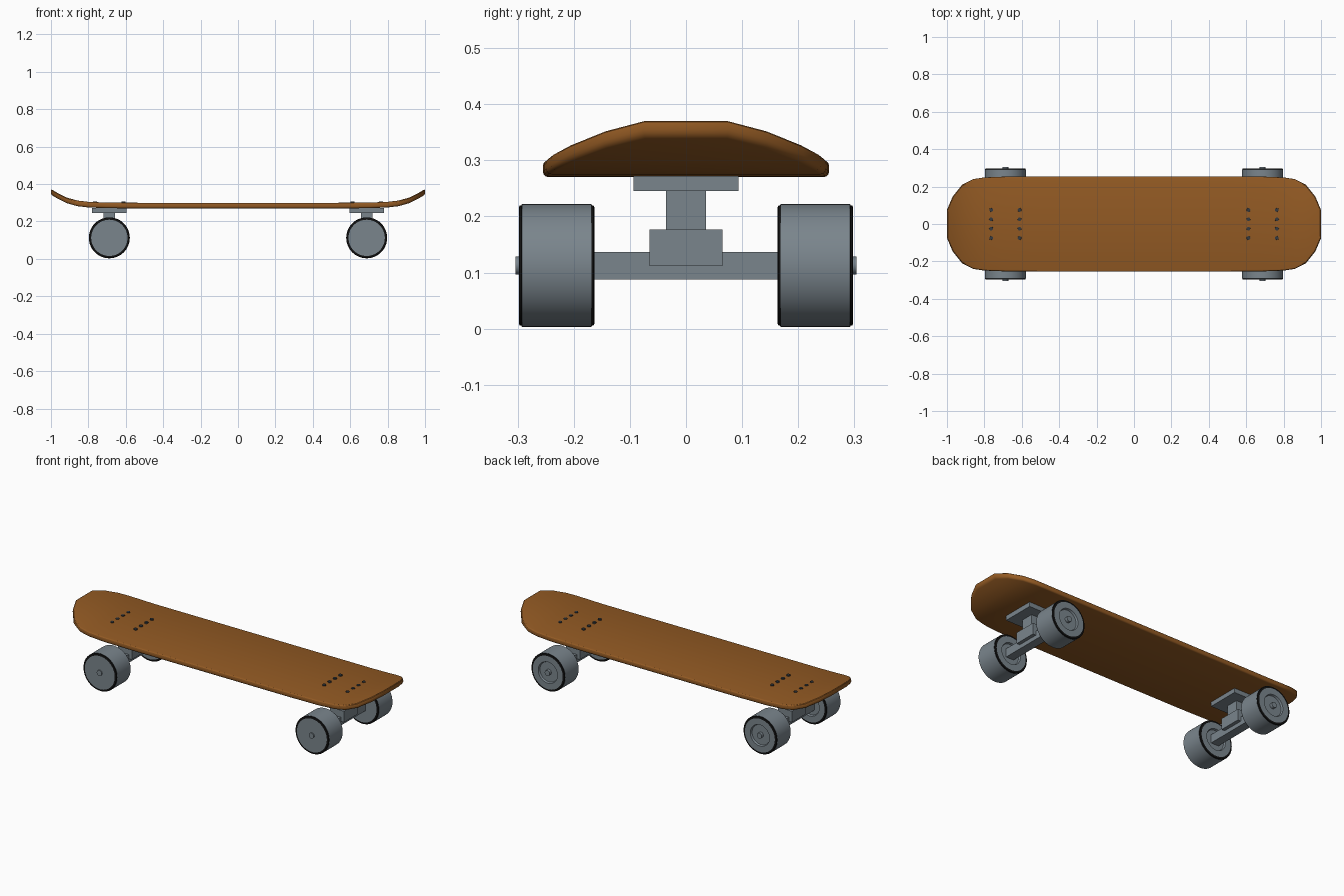
import bpy, bmesh, math
from mathutils import Vector

if "Cube" in bpy.data.objects:
    bpy.data.objects.remove(bpy.data.objects["Cube"])


def material(name, rgb):
    m = bpy.data.materials.new(name)
    m.diffuse_color = (*rgb, 1)
    m.use_nodes = True
    m.node_tree.nodes["Principled BSDF"].inputs["Base Color"].default_value = m.diffuse_color
    return m


WOOD = material("brown wood", (0.29, 0.102, 0.017))
METAL = material("grey metal", (0.195, 0.235, 0.265))
BOLT = material("dark steel", (0.035, 0.042, 0.05))
BLACK = material("black rim", (0.006, 0.006, 0.006))


def finish(name, bm, mats, smooth=None):
    bmesh.ops.recalc_face_normals(bm, faces=bm.faces)
    me = bpy.data.meshes.new(name)
    bm.to_mesh(me)
    bm.free()
    for m in mats:
        me.materials.append(m)
    ob = bpy.data.objects.new(name, me)
    bpy.context.collection.objects.link(ob)
    if smooth:
        bpy.ops.object.select_all(action='DESELECT')
        ob.select_set(True)
        bpy.context.view_layer.objects.active = ob
        bpy.ops.object.shade_smooth_by_angle(angle=math.radians(smooth))
    return ob


def box(name, lo, hi, mat):
    bm = bmesh.new()
    bmesh.ops.create_cube(bm, size=1)
    for v in bm.verts:
        v.co = Vector([(lo[i] + hi[i]) / 2 + v.co[i] * (hi[i] - lo[i]) for i in range(3)])
    return finish(name, bm, [mat])


def lathe_y(name, profile, centre, mats, rim=(), steps=48):
    """Spin (radius, y) points about the y axis; segments listed in rim get material 1."""
    bm = bmesh.new()
    rows = []
    for r, y in profile:
        if r == 0:
            rows.append([bm.verts.new((0, y, 0))] * steps)
        else:
            rows.append([bm.verts.new((r * math.cos(2 * math.pi * i / steps), y,
                                       r * math.sin(2 * math.pi * i / steps)))
                         for i in range(steps)])
    for k in range(len(rows) - 1):
        for i in range(steps):
            j = (i + 1) % steps
            loop = [rows[k][i], rows[k][j], rows[k + 1][j], rows[k + 1][i]]
            f = bm.faces.new(list(dict.fromkeys(loop)))
            f.material_index = 1 if k in rim else 0
    bmesh.ops.translate(bm, verts=bm.verts, vec=centre)
    return finish(name, bm, mats, 30)


# Deck: half-width and height at each station, mirrored to both ends
half = [(0.515, 0.255, 0.270), (0.70, 0.253, 0.271), (0.80, 0.249, 0.275),
        (0.86, 0.240, 0.282), (0.92, 0.209, 0.299), (0.97, 0.146, 0.325),
        (1.0, 0.075, 0.344)]
stations = [(-x, w, z) for x, w, z in reversed(half)] + half
THICK = 0.03
bm = bmesh.new()
rows = [[bm.verts.new((x, s * w, z + t)) for s, t in
         ((-1, 0), (1, 0), (1, THICK), (-1, THICK))] for x, w, z in stations]
for a, b in zip(rows, rows[1:]):
    for i in range(4):
        j = (i + 1) % 4
        bm.faces.new((a[i], a[j], b[j], b[i]))
bm.faces.new(rows[0])
bm.faces.new(rows[-1])
bmesh.ops.recalc_face_normals(bm, faces=bm.faces)
# round the rim all the way along the outline
rim = []
for e in bm.edges:
    a, b = e.verts
    along = abs(a.co.x - b.co.x) > 1e-4
    end = abs(a.co.x) > 0.999 and abs(a.co.z - b.co.z) < 1e-4
    if along or end:
        rim.append(e)
bmesh.ops.bevel(bm, geom=rim, offset=0.010, segments=3, profile=0.5, affect='EDGES')
finish("deck", bm, [WOOD], 30)

AXLE_Z = 0.1125
# wheel: recessed hub on the +y face, black rounded rims on both sides
wheel = [(0, -0.0675), (0.097, -0.0675), (0.103, -0.0675), (0.1065, -0.066),
         (0.1075, -0.0625), (0.1095, -0.0620), (0.1095, 0.0620), (0.1075, 0.0625),
         (0.1065, 0.066), (0.103, 0.0675), (0.097, 0.0675), (0.062, 0.0675),
         (0.058, 0.057), (0, 0.057)]
wheel_rim = {1, 2, 3, 4, 6, 7, 8, 9}

for end, sx in (("left", -1), ("right", 1)):
    cx = sx * 0.688
    # truck: plate, neck, lower block and hanger
    for part, dx, dy, z0, z1 in (("base_plate", 0.092, 0.094, 0.245, 0.272),
                                 ("neck", 0.030, 0.036, 0.170, 0.247),
                                 ("pivot_block", 0.045, 0.065, 0.112, 0.177),
                                 ("hanger", 0.025, 0.18, 0.088, 0.137)):
        box(f"{end}_{part}", (cx - dx, -dy, z0), (cx + dx, dy, z1), METAL)
    # axle with ends showing outside the wheels
    lathe_y(f"{end}_axle", [(0, -0.304), (0.016, -0.304), (0.016, 0.304), (0, 0.304)],
            (cx, 0, AXLE_Z), [METAL], steps=24)
    for side, sy in (("front", -1), ("back", 1)):
        lathe_y(f"{end}_{side}_wheel", wheel, (cx, sy * 0.2305, AXLE_Z),
                [METAL, BLACK], wheel_rim)
    # two rows of four bolts
    bm = bmesh.new()
    for bx in (-0.076, 0.076):
        for by in (-0.075, -0.025, 0.025, 0.075):
            new = bmesh.ops.create_cone(bm, cap_ends=True, segments=12, radius1=0.011,
                                        radius2=0.010, depth=0.02)["verts"]
            bmesh.ops.translate(bm, verts=new, vec=(cx + bx, by, 0.297))
    finish(f"{end}_bolts", bm, [BOLT], 30)
